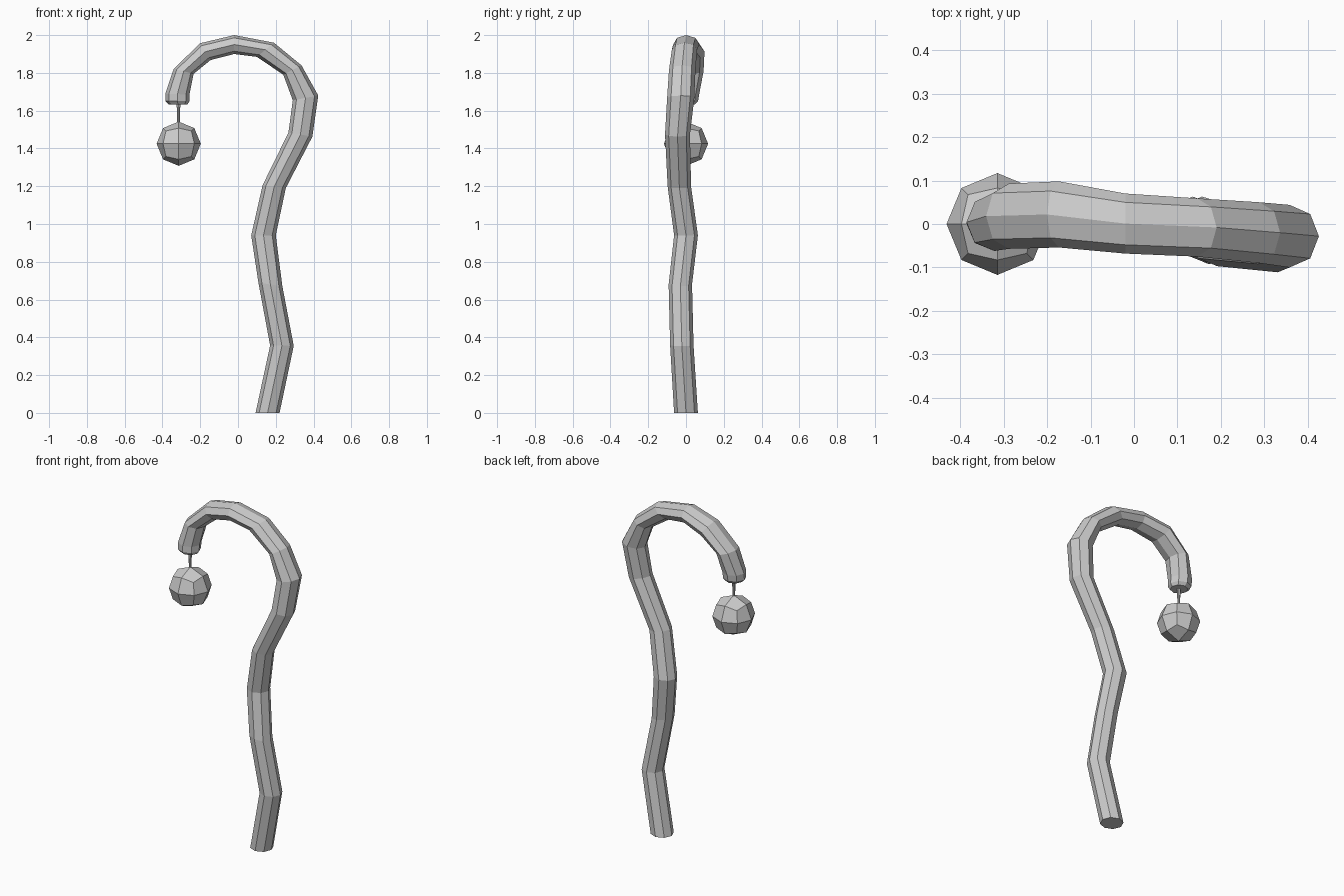
import bpy, bmesh
from math import cos, sin, pi

SIDES = 8


def finish(bm, name):
    bmesh.ops.recalc_face_normals(bm, faces=bm.faces)
    mesh = bpy.data.meshes.new(name)
    bm.to_mesh(mesh)
    bm.free()
    obj = bpy.data.objects.new(name, mesh)
    bpy.context.collection.objects.link(obj)
    return obj


def loft(name, rings):
    """Skin octagonal rings: outer x, outer z, inner x, inner z, centre y, half depth."""
    bm = bmesh.new()
    loops = []
    for ox, oz, ix, iz, y, d in rings:
        cx, cz, ux, uz = (ox + ix) / 2, (oz + iz) / 2, (ox - ix) / 2, (oz - iz) / 2
        loops.append([bm.verts.new((cx + ux * cos(a), y + d * sin(a), cz + uz * cos(a)))
                      for a in (2 * pi * k / SIDES for k in range(SIDES))])
    for a, b in zip(loops, loops[1:]):
        for k in range(SIDES):
            n = (k + 1) % SIDES
            bm.faces.new((a[k], a[n], b[n], b[k]))
    bm.faces.new(loops[0])
    bm.faces.new(loops[-1])
    return finish(bm, name)


# Crooked staff, from the foot up and around the hook
loft("staff", [
    (0.220, 0.010, 0.093, 0.010, 0.000, 0.063),
    (0.295, 0.355, 0.170, 0.357, -0.022, 0.062),
    (0.235, 0.670, 0.108, 0.690, -0.030, 0.062),
    (0.200, 0.940, 0.070, 0.940, 0.000, 0.063),
    (0.253, 1.190, 0.130, 1.205, -0.035, 0.062),
    (0.394, 1.463, 0.267, 1.484, -0.045, 0.066),
    (0.425, 1.680, 0.290, 1.655, -0.028, 0.072),
    (0.336, 1.840, 0.240, 1.790, -0.020, 0.070),
    (0.190, 1.960, 0.100, 1.885, -0.008, 0.067),
    (-0.020, 2.000, -0.020, 1.900, 0.001, 0.069),
    (-0.200, 1.957, -0.145, 1.868, 0.022, 0.076),
    (-0.340, 1.822, -0.235, 1.795, 0.018, 0.075),
    (-0.385, 1.690, -0.257, 1.685, 0.004, 0.066),
    (-0.385, 1.650, -0.257, 1.650, 0.001, 0.063),
    (-0.366, 1.633, -0.268, 1.633, 0.000, 0.048),
])

# Thin tapered hanger between hook and ball
loft("hanger", [
    (-0.305, 1.640, -0.325, 1.640, 0, 0.010),
    (-0.308, 1.540, -0.322, 1.540, 0, 0.007),
])

# Faceted ball: subdivided cube pushed out to a sphere
bm = bmesh.new()
bmesh.ops.create_cube(bm, size=2)
bmesh.ops.subdivide_edges(bm, edges=bm.edges[:], cuts=1, use_grid_fill=True)
for v in bm.verts:
    v.co = v.co.normalized() * 0.117
ball = finish(bm, "hanging_ball")
ball.location = (-0.314, 0, 1.425)

# Stand the foot on the ground
for v in bpy.data.objects["staff"].data.vertices[:SIDES]:
    v.co.z = 0
